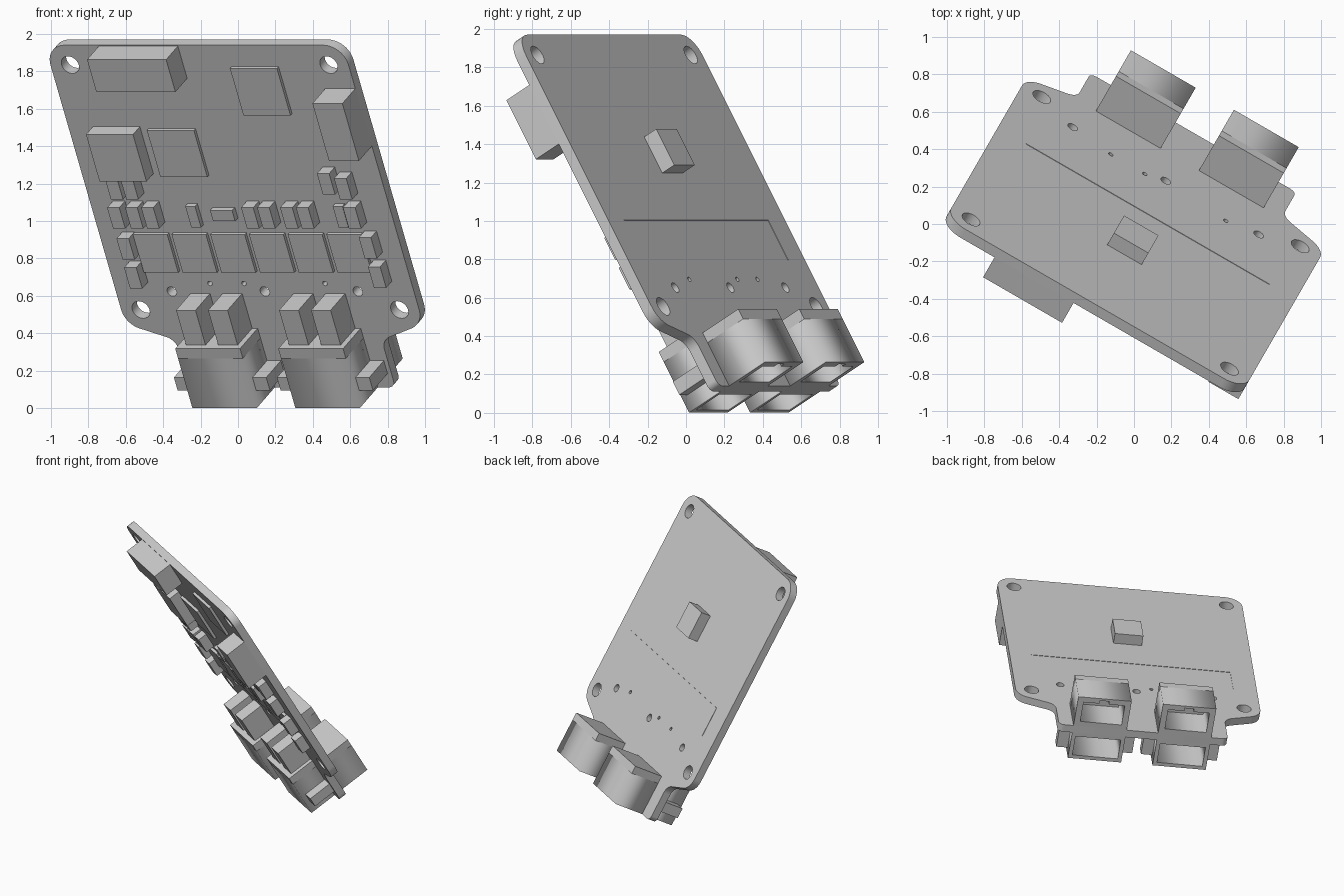
import bpy, bmesh
from math import cos, sin, radians, pi
from mathutils import Matrix, Vector

cube = bpy.data.objects.get("Cube")
if cube:
    bpy.data.objects.remove(cube, do_unlink=True)

grey = bpy.data.materials.new("plain grey")
grey.use_nodes = True
colour = (0.6, 0.6, 0.6, 1)
grey.diffuse_color = colour
grey.node_tree.nodes["Principled BSDF"].inputs["Base Color"].default_value = colour

# Board frame: turned 30 degrees and tipped forward; x = width, y = up the board, z = out of the front
FRAME = (Matrix.Translation((-0.017, -0.092, 1.18))
         @ Matrix.Rotation(radians(-30), 4, 'Z') @ Matrix.Rotation(radians(120), 4, 'X'))
THICK = 0.06


def add_object(name, mesh, matrix=FRAME):
    ob = bpy.data.objects.new(name, mesh)
    bpy.context.collection.objects.link(ob)
    ob.matrix_world = matrix
    mesh.materials.clear()
    mesh.materials.append(grey)
    return ob


def box(name, u, v, n):
    """Box between (low, high) pairs along the board axes."""
    bm = bmesh.new()
    bmesh.ops.create_cube(bm, size=1)
    for vert in bm.verts:
        vert.co = [(a + b) / 2 + c * (b - a) for (a, b), c in zip((u, v, n), vert.co)]
    mesh = bpy.data.meshes.new(name)
    bm.to_mesh(mesh)
    bm.free()
    return add_object(name, mesh)


def part(name, u, v, w, h, depth):
    """Component on the front face, from its upper left corner."""
    return box(name, (u, u + w), (v - h, v), (0, depth))


def prism(name, loops, depth, matrix):
    """Extrude an outline with holes, centred on its plane."""
    curve = bpy.data.curves.new(name, 'CURVE')
    curve.dimensions = '2D'
    curve.fill_mode = 'BOTH'
    curve.extrude = depth / 2
    for loop in loops:
        spline = curve.splines.new('POLY')
        spline.points.add(len(loop) - 1)
        for point, (x, y) in zip(spline.points, loop):
            point.co = (x, y, 0, 1)
        spline.use_cyclic_u = True
    helper = bpy.data.objects.new(name + " helper", curve)
    bpy.context.collection.objects.link(helper)
    bpy.context.view_layer.update()
    dg = bpy.context.evaluated_depsgraph_get()
    mesh = bpy.data.meshes.new_from_object(helper.evaluated_get(dg))
    bpy.data.objects.remove(helper, do_unlink=True)
    bm = bmesh.new()
    bm.from_mesh(mesh)
    bmesh.ops.remove_doubles(bm, verts=bm.verts, dist=1e-5)
    bmesh.ops.recalc_face_normals(bm, faces=bm.faces)
    bm.to_mesh(mesh)
    bm.free()
    mesh.name = name
    return add_object(name, mesh, matrix)


def arc(x, y, r, start, end, steps=10):
    angles = [radians(start + (end - start) * i / steps) for i in range(steps + 1)]
    return [(x + r * cos(a), y + r * sin(a)) for a in angles]


def circle(x, y, r, sides=24):
    return [(x + r * cos(2 * pi * i / sides), y + r * sin(2 * pi * i / sides)) for i in range(sides)]


def rectangle(x0, x1, y0, y1):
    return [(x0, y0), (x1, y0), (x1, y1), (x0, y1)]


# Board: rounded corners, narrower connector tab below, drilled holes
HOLE_X, HOLE_Y = 0.798, 0.756
half = (arc(HOLE_X, HOLE_Y, 0.122, 90, 0) + arc(HOLE_X, -HOLE_Y, 0.122, 0, -70)
        + arc(0.715, -1.0, 0.08, 110, 180) + arc(0.595, -1.195, 0.04, 0, -90))
outline = half + [(-x, y) for x, y in reversed(half)]
holes = [circle(sx * HOLE_X, sy * HOLE_Y, 0.053) for sx in (-1, 1) for sy in (-1, 1)]
holes += [circle(x, -0.643, 0.029) for x in (-0.574, 0, 0.574)]
holes += [circle(x, -0.594, 0.014, 12) for x in (-0.325, -0.115, 0.385)]
board = prism("board", [outline] + holes, THICK,
              FRAME @ Matrix.Translation((0, 0, -THICK / 2)))
bpy.ops.object.select_all(action='DESELECT')
board.select_set(True)
bpy.context.view_layer.objects.active = board
bpy.ops.object.shade_smooth_by_angle(angle=radians(30))

# Edge connectors and large chips
part("top_connector", -0.588, 0.872, 0.488, 0.2, 0.145)
part("side_connector", 0.735, 0.61, 0.185, 0.355, 0.16)
part("thick_chip", -0.768, 0.375, 0.29, 0.29, 0.085)
part("middle_chip", -0.428, 0.362, 0.29, 0.287, 0.02)
part("upper_chip", 0.195, 0.745, 0.29, 0.29, 0.02)
box("back_chip", (-0.1, 0.113), (0.046, 0.263), (-THICK - 0.083, -THICK))

# Row of six driver chips
for i in range(6):
    part("driver_chip", -0.7 + 0.239 * i, -0.28, 0.212, 0.235, 0.02)

# Small upright components
for u in (-0.778, -0.667, -0.568, 0.049, 0.148, 0.29, 0.388, 0.678):
    part("capacitor", u, -0.085, 0.075, 0.13, 0.07)
for u, v in ((0.578, 0.125), (0.675, 0.095), (-0.74, 0.095), (-0.645, 0.095),
             (-0.775, -0.276), (-0.78, -0.455), (0.722, -0.27), (0.727, -0.45)):
    part("capacitor", u, v, 0.075, 0.13, 0.07)
for u in (-0.32, 0.59):
    part("resistor", u, -0.1, 0.06, 0.13, 0.03)
part("flat_resistor", -0.171, -0.123, 0.136, 0.066, 0.035)

# Paired sockets at the lower edge, open downwards
WIDTH, LOW = 0.4, -1.235
SOCKET_AXES = Matrix.Rotation(radians(90), 4, 'X')


def socket(name, u, top, opening, n0, n1):
    back_wall = 0.06
    length = top - LOW - back_wall
    matrix = FRAME @ Matrix.Translation((u, LOW + length / 2, 0)) @ SOCKET_AXES
    prism(name, [rectangle(0, WIDTH, n0, n1), opening], length, matrix)
    box(name + "_end", (u, u + WIDTH), (top - back_wall, top), (n0, n1))


for u in (-0.51, 0.126):
    socket("front_socket", u, -0.87, rectangle(0.03, WIDTH - 0.03, 0.03, 0.19), 0, 0.218)
    for offset in (0.048, 0.246):
        part("socket_latch", u + offset, -0.655, 0.12, 0.225, 0.18)
    for offset in (-0.085, WIDTH):
        part("socket_ear", u + offset, -1.07, 0.085, 0.08, 0.18)

    # Back socket with a key slot in its outer wall
    outer, inner = -0.265, -0.1
    mid = WIDTH / 2
    keyed = [(0.045, inner), (0.045, outer), (mid - 0.035, outer), (mid - 0.035, outer - 0.025),
             (mid + 0.035, outer - 0.025), (mid + 0.035, outer),
             (WIDTH - 0.045, outer), (WIDTH - 0.045, inner)]
    socket("back_socket", u, -0.915, keyed, -0.308, -THICK)

# Fine raised trace on the back
box("back_trace", (-0.745, 0.757), (-0.24, -0.235), (-THICK - 0.003, -THICK))
box("back_trace_side", (-0.745, -0.74), (-0.477, -0.24), (-THICK - 0.003, -THICK))
